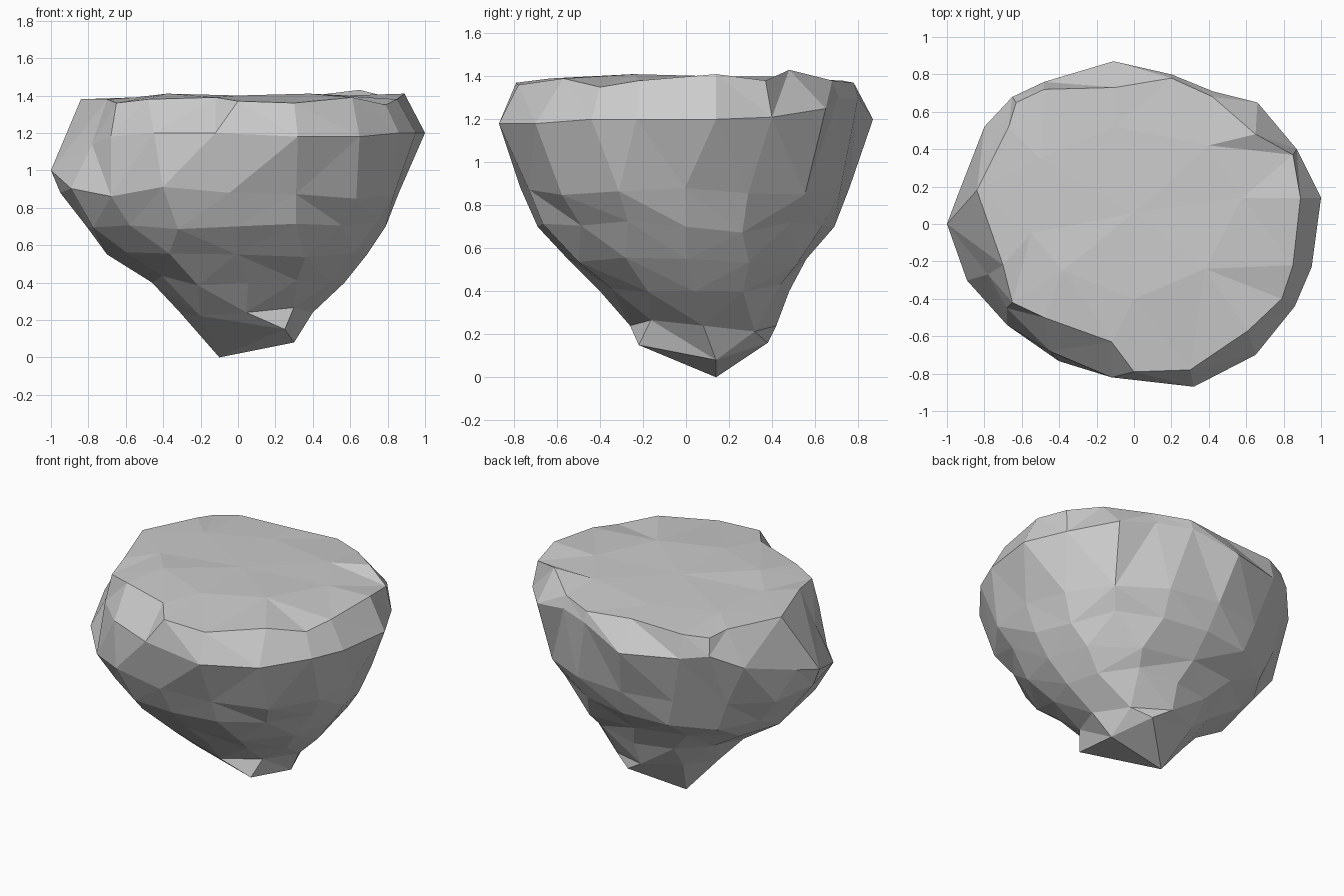
import bpy, bmesh, math, random
from mathutils import Vector

if "Cube" in bpy.data.objects:
    bpy.data.objects.remove(bpy.data.objects["Cube"])

random.seed(7)
bm = bmesh.new()


def add_ring(points):
    """Add vertices and sort them by angle around their own centre."""
    pts = [Vector(p) for p in points]
    c = sum(pts, Vector()) / len(pts)
    ring = [(math.atan2(p.y - c.y, p.x - c.x), bm.verts.new(p)) for p in pts]
    return sorted(ring, key=lambda t: t[0])


def zip_rings(a, b):
    """Join two rings of different counts with a strip of triangles."""
    i = j = 0
    na, nb = len(a), len(b)
    ang = lambda r, k: r[k % len(r)][0] + math.tau * (k // len(r))
    while i < na or j < nb:
        v, w = a[i % na][1], b[j % nb][1]
        step_a = j >= nb or (i < na and
                             ang(a, i) + ang(a, i + 1) <= ang(b, j) + ang(b, j + 1))
        if step_a:
            i += 1
            bm.faces.new((v, a[i % na][1], w))
        else:
            j += 1
            bm.faces.new((v, b[j % nb][1], w))


def belt(z, left, right, front, back, n):
    """Rough oval that fits the side outlines at one height."""
    cx, cy = (left + right) / 2, (front + back) / 2
    pts = []
    for k in range(n):
        t = math.tau * k / n
        c, s = math.cos(t), math.sin(t)
        on_axis = max(abs(c), abs(s)) > 0.98
        r = 1.0 if on_axis else random.uniform(0.98, 1.06)
        dz = 0 if on_axis else random.uniform(-0.035, 0.035)
        pts.append((cx + r * c * (right - left) / 2,
                    cy + r * s * (back - front) / 2, z + dz))
    return pts


# Flat top: gentle bumps inside an uneven rim
plateau = [(0.58, 0.14, 1.40), (0.40, 0.42, 1.40), (-0.10, 0.52, 1.39),
           (-0.50, 0.35, 1.39), (-0.55, -0.05, 1.39), (-0.38, -0.25, 1.41),
           (0.0, -0.40, 1.40), (0.38, -0.24, 1.41)]
rim = [(0.89, 0.14, 1.41), (0.85, 0.37, 1.38), (0.65, 0.48, 1.43),
       (0.42, 0.68, 1.38), (0.20, 0.78, 1.37), (-0.10, 0.73, 1.38),
       (-0.48, 0.72, 1.37), (-0.63, 0.65, 1.36), (-0.67, 0.52, 1.38),
       (-0.84, 0.18, 1.38), (-0.70, -0.22, 1.38), (-0.65, -0.42, 1.36),
       (-0.48, -0.50, 1.38), (-0.12, -0.63, 1.39), (0.0, -0.79, 1.37),
       (0.30, -0.78, 1.36), (0.61, -0.57, 1.39), (0.79, -0.40, 1.35),
       (0.85, -0.22, 1.38)]
# Widest outline of the rock
widest = [(1.0, 0.14, 1.20), (0.87, 0.40, 1.21), (0.66, 0.65, 1.25),
          (0.42, 0.71, 1.30), (0.20, 0.80, 1.30), (-0.11, 0.87, 1.20),
          (-0.48, 0.76, 1.22), (-0.65, 0.68, 1.25), (-0.80, 0.52, 1.15),
          (-0.94, 0.16, 1.04), (-1.0, 0.0, 1.0), (-0.78, -0.27, 1.14),
          (-0.68, -0.45, 1.18), (-0.45, -0.68, 1.20), (-0.12, -0.82, 1.20),
          (0.32, -0.87, 1.18), (0.65, -0.70, 1.18), (0.86, -0.44, 1.20),
          (0.95, -0.23, 1.20)]
# Tapering underside and lopsided foot
foot = [(0.30, 0.14, 0.08), (0.17, 0.38, 0.16), (-0.10, 0.14, 0.0),
        (0.25, -0.22, 0.15)]
rings = [add_ring(p) for p in (
    plateau, rim, widest,
    belt(0.88, -0.95, 0.86, -0.77, 0.76, 16),
    belt(0.70, -0.81, 0.79, -0.69, 0.69, 16),
    belt(0.55, -0.70, 0.69, -0.55, 0.56, 12),
    belt(0.40, -0.46, 0.57, -0.40, 0.48, 12),
    belt(0.24, -0.31, 0.40, -0.26, 0.42, 8),
    foot)]
for upper, lower in zip(rings, rings[1:]):
    zip_rings(upper, lower)

# Close the top with a fan and the bottom with a triangulated cap
hub = bm.verts.new((0.0, 0.06, 1.40))
top = [v for _, v in rings[0]]
for k, v in enumerate(top):
    bm.faces.new((v, top[(k + 1) % len(top)], hub))
cap = bm.faces.new([v for _, v in rings[-1]])
bmesh.ops.triangulate(bm, faces=[cap])
bmesh.ops.recalc_face_normals(bm, faces=bm.faces[:])

mesh = bpy.data.meshes.new("floating_rock")
bm.to_mesh(mesh)
bm.free()
rock = bpy.data.objects.new("floating_rock", mesh)
bpy.context.collection.objects.link(rock)
